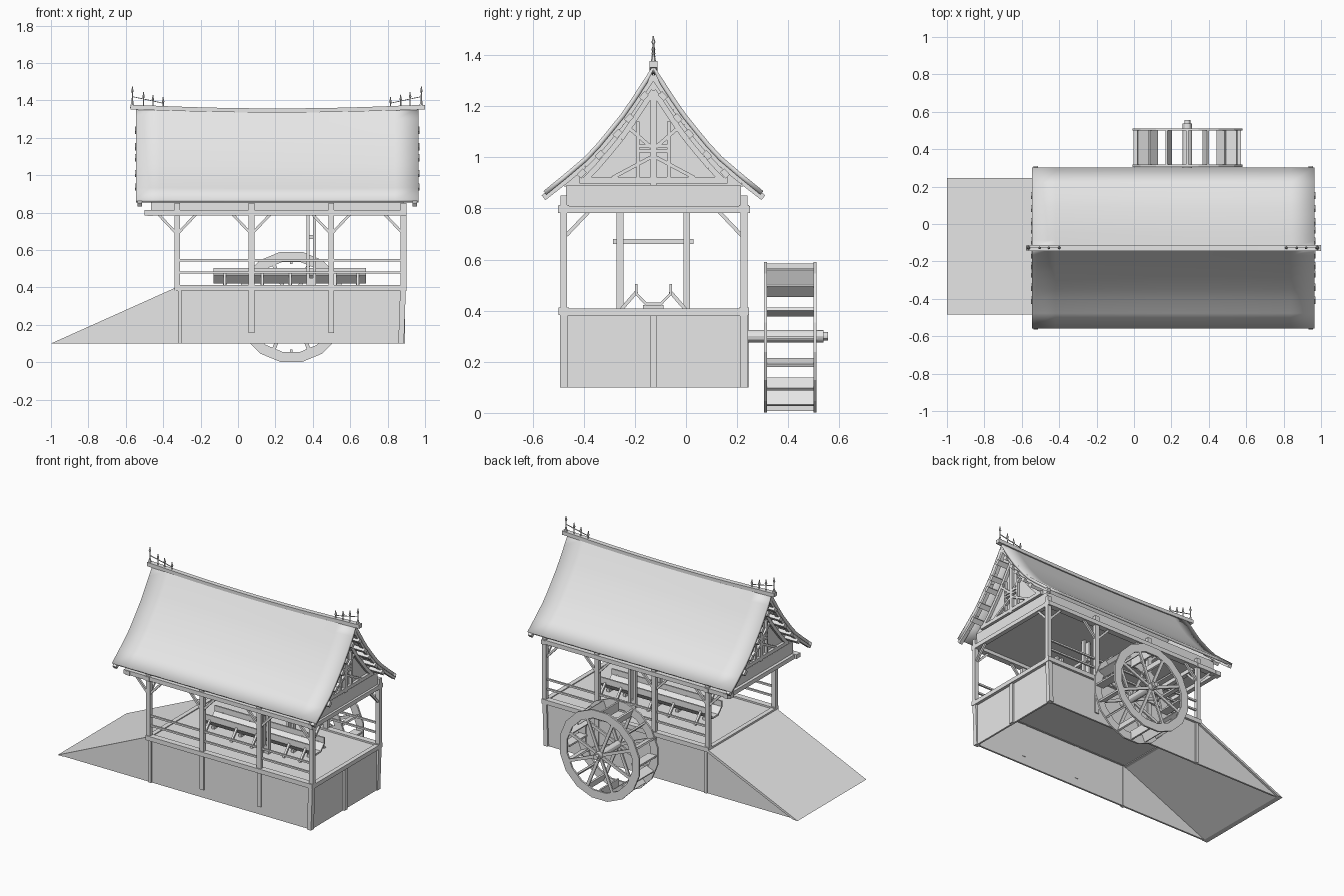
import bpy, bmesh, math
from mathutils import Vector, Matrix

if "Cube" in bpy.data.objects:
    bpy.data.objects.remove(bpy.data.objects["Cube"])

gray = bpy.data.materials.new("plain_gray")
gray.diffuse_color = (0.8, 0.8, 0.8, 1)
gray.use_nodes = True
gray.node_tree.nodes["Principled BSDF"].inputs["Base Color"].default_value = gray.diffuse_color
YC = -0.1275                      # ridge line
PY = (-0.478, 0.227)              # the two long sides
POSTS = (-0.325, 0.072, 0.498, 0.885)


class Part:
    """Collects simple solids into one named object."""
    def __init__(self):
        self.bm = bmesh.new()

    def box(self, x0, x1, y0, y1, z0, z1):
        m = Matrix.Translation(((x0 + x1) / 2, (y0 + y1) / 2, (z0 + z1) / 2))
        bmesh.ops.create_cube(self.bm, size=1, matrix=m @ Matrix.Diagonal((x1 - x0, y1 - y0, z1 - z0, 1)))

    def beam(self, p, q, w, h):
        p, q = Vector(p), Vector(q)
        d = (q - p).normalized()
        side = d.cross(Vector((0, 0, 1)))
        side = side.normalized() if side.length > 1e-4 else Vector((1, 0, 0))
        r = Matrix((side, d.cross(side), d)).transposed().to_4x4()
        m = Matrix.Translation((p + q) / 2) @ r @ Matrix.Diagonal((w, h, (q - p).length, 1))
        bmesh.ops.create_cube(self.bm, size=1, matrix=m)

    def prism(self, pts, a, b):
        """Outline pts (3D, at offset a=0) swept from vector a to vector b."""
        lo = [self.bm.verts.new(Vector(p) + Vector(a)) for p in pts]
        hi = [self.bm.verts.new(Vector(p) + Vector(b)) for p in pts]
        n = len(pts)
        self.bm.faces.new(lo)
        self.bm.faces.new(hi[::-1])
        for i in range(n):
            self.bm.faces.new((lo[i], hi[i], hi[(i + 1) % n], lo[(i + 1) % n]))

    def cone(self, c, r1, r2, depth, axis='Z', n=8):
        rot = Matrix.Rotation(math.pi / 2, 4, 'X') if axis == 'Y' else Matrix()
        bmesh.ops.create_cone(self.bm, cap_ends=True, segments=n, radius1=r1, radius2=r2,
                              depth=depth, matrix=Matrix.Translation(c) @ rot)

    def done(self, name, smooth=False):
        bmesh.ops.recalc_face_normals(self.bm, faces=self.bm.faces)
        me = bpy.data.meshes.new(name)
        self.bm.to_mesh(me)
        me.materials.append(gray)
        ob = bpy.data.objects.new(name, me)
        bpy.context.collection.objects.link(ob)
        if smooth:
            bpy.context.view_layer.objects.active = ob
            ob.select_set(True)
            bpy.ops.object.shade_smooth_by_angle(angle=math.radians(30))
            ob.select_set(False)
        return ob


# base: open-bottomed walls, ramp cheeks and posts
p = Part()
for y in (-0.475, 0.225):
    cheek = [(-0.99, 0, 0.1), (0.88, 0, 0.1), (0.88, 0, 0.39), (-0.33, 0, 0.39)]
    p.prism(cheek, (0, y - 0.006, 0), (0, y + 0.006, 0))
p.box(0.868, 0.88, -0.475, 0.225, 0.1, 0.39)
p.done("base_walls")
p = Part()
for y in PY:
    p.box(-0.322, -0.302, y - 0.012, y + 0.012, 0.1, 0.39)
    for x in POSTS[1:3]:
        p.box(x - 0.015, x + 0.015, y - 0.012, y + 0.012, 0.155, 0.39)
    p.beam((0.872, y, 0.1), (0.882, y, 0.39), 0.03, 0.03)
p.box(0.87, 0.892, YC - 0.014, YC + 0.014, 0.1, 0.39)
p.done("base_posts")

# ramp
p = Part()
p.prism([(-1, 0, 0.1), (-0.965, 0, 0.1), (-0.32, 0, 0.385), (-0.32, 0, 0.405)], (0, -0.485, 0), (0, 0.245, 0))
p.done("ramp")

# deck with edge beams
p = Part()
p.box(-0.33, 0.885, -0.48, 0.23, 0.385, 0.402)
p.done("deck")
p = Part()
for y in PY:
    p.box(-0.34, 0.9, y - 0.02, y + 0.02, 0.383, 0.413)
for x in (-0.325, 0.885):
    p.box(x - 0.015, x + 0.015, -0.49, 0.24, 0.38, 0.408)
p.done("deck_edge_beams")

# upper posts, braces, rails
posts, braces, rails = Part(), Part(), Part()
for y in PY:
    for x in POSTS:
        posts.box(x - 0.015, x + 0.015, y - 0.013, y + 0.013, 0.4, 0.85)
        for s in (-1, 1):
            if x + s * 0.1 < 0.95:
                braces.beam((x + s * 0.01, y, 0.695), (x + s * 0.1, y, 0.79), 0.014, 0.014)
    for x in (POSTS[0], POSTS[3]):
        s = 1 if y < 0 else -1
        braces.beam((x, y + s * 0.01, 0.695), (x, y + s * 0.1, 0.79), 0.014, 0.014)
    for z in (0.48, 0.545):
        rails.box(-0.32, 0.88, y - 0.006, y + 0.006, z - 0.006, z + 0.006)
posts.done("posts")
braces.done("post_braces")
rails.done("side_rails")

# top plates and loft box
p = Part()
for y in PY:
    p.box(-0.5, 0.9, y - 0.02, y + 0.02, 0.785, 0.813)
for x in (-0.47, POSTS[0], 0.885):
    p.box(x - 0.015, x + 0.015, -0.5, 0.25, 0.782, 0.81)
p.done("top_plates")
p = Part()
p.box(-0.465, 0.885, -0.47, 0.215, 0.808, 0.89)
p.done("loft_floor")

# flared roof with a slightly sagging ridge
PROF = [(0, 1.345), (0.04, 1.285), (0.085, 1.217), (0.127, 1.158), (0.175, 1.1),
        (0.22, 1.047), (0.27, 0.995), (0.35, 0.93), (0.43, 0.868)]


def roof_z(t):
    for (a, za), (b, zb) in zip(PROF, PROF[1:]):
        if t <= b:
            return za + (zb - za) * (t - a) / (b - a)
    return PROF[-1][1]


def sag(x):
    return 0.016 * min(1, abs((x - 0.21) / 0.755)) ** 2


p = Part()
prof = [(-t, z) for t, z in PROF[:0:-1]] + PROF
rows = []
for i in range(13):
    x = -0.545 + 1.51 * i / 12
    rows.append([p.bm.verts.new((x, YC + t, z + sag(x) * (1 - abs(t) / 0.43))) for t, z in prof])
for a, b in zip(rows, rows[1:]):
    for i in range(len(prof) - 1):
        p.bm.faces.new((a[i], b[i], b[i + 1], a[i + 1]))
roof = p.done("roof", True)
mod = roof.modifiers.new("thickness", 'SOLIDIFY')
mod.thickness = 0.018
mod.offset = -1

# ridge beam following the sag
p = Part()
xs = [-0.575 + 1.575 * i / 14 for i in range(15)]
line = [(x, 0, 1.335 + sag(x)) for x in xs] + [(x, 0, 1.357 + sag(x) * 1.2) for x in xs[::-1]]
p.prism(line, (0, YC - 0.016, 0), (0, YC + 0.016, 0))
p.done("ridge_beam")

# ridge spikes and wires at each end
p = Part()
for s, end in ((1, -0.565), (-1, 0.98)):
    for i, top in enumerate((1.475, 1.445, 1.43, 1.418)):
        x = end + s * (0, 0.06, 0.11, 0.165)[i]
        p.cone((x, YC, (1.36 + top) / 2), 0.004, 0.003, top - 1.36, n=6)
        p.cone((x, YC, top - 0.03), 0.003, 0.008, 0.012, n=6)
        p.cone((x, YC, top - 0.012), 0.008, 0.0, 0.026, n=6)
    p.cone((end, YC, 1.38), 0.014, 0.005, 0.04, n=6)
    p.beam((end, YC, 1.42), (end + s * 0.165, YC, 1.385), 0.004, 0.004)
p.done("ridge_spikes")

# gables: panel, timber framing, rake rafters and purlin ends
panel, frame, rake, purlins = Part(), Part(), Part(), Part()
for gx, s, edge in ((0.87, 1, 0.965), (-0.45, -1, -0.545)):
    out = [(0, YC + t, z - 0.03) for t, z in prof if abs(t) < 0.36]
    out = [(0, YC - 0.35, 0.885)] + out + [(0, YC + 0.35, 0.885)]
    panel.prism(out, (gx - 0.006, 0, 0), (gx + 0.006, 0, 0))
    fx = gx + s * 0.014

    def bar(t0, z0, t1, z1, w=0.018):
        frame.beam((fx, YC + t0, z0), (fx, YC + t1, z1), 0.02, w) if t0 != t1 else \
            frame.box(fx - 0.01, fx + 0.01, YC + t0 - w / 2, YC + t0 + w / 2, z0, z1)

    bar(0, 0.89, 0, 1.26, 0.024)
    bar(-0.29, 0.91, 0.29, 0.91, 0.024)
    for m in (-1, 1):
        bar(0, 1.025, m * 0.055, 1.025, 0.012)
        bar(0, 1.045, m * 0.055, 1.045, 0.012)
        bar(m * 0.09, 1.11, m * 0.01, 1.04, 0.014)
        bar(m * 0.16, 0.92, m * 0.01, 1.0, 0.014)
        bar(m * 0.06, 0.91, m * 0.06, 1.14, 0.012)
        for (a, za), (b, zb) in zip(PROF[:7], PROF[1:7]):
            bar(m * a, za - 0.085, m * b, zb - 0.085, 0.022)
        for (a, za), (b, zb) in zip(PROF, PROF[1:]):
            x = edge - s * 0.02
            rake.beam((x, YC + m * a, za - 0.026), (x, YC + m * b, zb - 0.026), 0.025, 0.024)
        for t in (0.037, 0.095, 0.14, 0.21, 0.28):
            y, z = YC + m * t, roof_z(t) - 0.05
            d = Vector((0, m * 0.7, -0.75)) * 0.016
            n = Vector((0, m * 0.75, 0.7)) * 0.011
            c = Vector((0, y, z))
            purlins.prism([c + d + n, c + d - n, c - d - n, c - d + n], (gx, 0, 0), (edge + s * 0.006, 0, 0))
panel.done("gable_panels")
frame.done("gable_timbers")
rake.done("rake_rafters")
purlins.done("purlin_ends")

# trough on deck with splayed supports
p = Part()
outer = [(-0.073, 0.505), (-0.073, 0.465), (-0.03, 0.42), (0.03, 0.42), (0.073, 0.465), (0.073, 0.505)]
inner = [(0.063, 0.505), (0.063, 0.469), (0.026, 0.431), (-0.026, 0.431), (-0.063, 0.469), (-0.063, 0.505)]
p.prism([(0, YC + t, z) for t, z in outer + inner], (-0.13, 0, 0), (0.685, 0, 0))
p.done("trough")
p = Part()
for x in (-0.07, 0.13, 0.28, 0.52, 0.64):
    for m in (-1, 1):
        p.beam((x, YC + m * 0.13, 0.4), (x, YC + m * 0.065, 0.475), 0.014, 0.014)
    p.box(x - 0.01, x + 0.01, YC - 0.04, YC + 0.04, 0.4, 0.422)
p.done("trough_supports")

# gantry over the trough
p = Part()
for m in (-1, 1):
    y = YC + m * 0.131
    for x in (0.373, 0.41):
        p.box(x - 0.008, x + 0.008, y - 0.013, y + 0.013, 0.4, 0.81)
    p.box(0.373, 0.41, y - 0.008, y + 0.008, 0.4, 0.45)
p.box(0.38, 0.403, -0.285, 0.03, 0.66, 0.68)
p.done("gantry")

# water wheel: two rims, spokes, paddles, axle
WX, WZ, N = 0.285, 0.296, 16


def polar(r, a, y):
    return Vector((WX + r * math.sin(a), y, WZ + r * math.cos(a)))


rims, spokes, paddles = Part(), Part(), Part()
for y in (0.311, 0.505):
    for i in range(N):
        a, b = [(i + k) * math.tau / N for k in (-0.5, 0.5)]
        quad = [polar(0.3, a, y), polar(0.3, b, y), polar(0.245, b, y), polar(0.245, a, y)]
        rims.prism(quad, (0, -0.006, 0), (0, 0.006, 0))
    for i in range(8):
        a = (i + 0.5) * math.tau / 8
        spokes.beam(polar(0.02, a, y), polar(0.25, a, y), 0.01, 0.02)
for i in range(N):
    a = i * math.tau / N
    q = [polar(r, a + d, 0) for r, d in ((0.288, -0.02), (0.288, 0.02), (0.228, 0.025), (0.228, -0.025))]
    paddles.prism(q, (0, 0.314, 0), (0, 0.502, 0))
bmesh.ops.remove_doubles(rims.bm, verts=rims.bm.verts, dist=0.0005)
inside = [f for f in rims.bm.faces if any(
    f is not g and set(f.verts) == set(g.verts) for g in f.verts[0].link_faces)]
bmesh.ops.delete(rims.bm, geom=inside, context='FACES_ONLY')
rims.done("wheel_rims")
spokes.done("wheel_spokes")
paddles.done("wheel_paddles")
p = Part()
p.cone((WX, 0.37, 0.3), 0.025, 0.025, 0.29, 'Y', 12)
p.cone((WX, 0.525, 0.3), 0.025, 0.025, 0.025, 'Y', 12)
p.cone((WX, 0.545, 0.3), 0.016, 0.016, 0.02, 'Y', 12)
p.done("wheel_axle", True)
